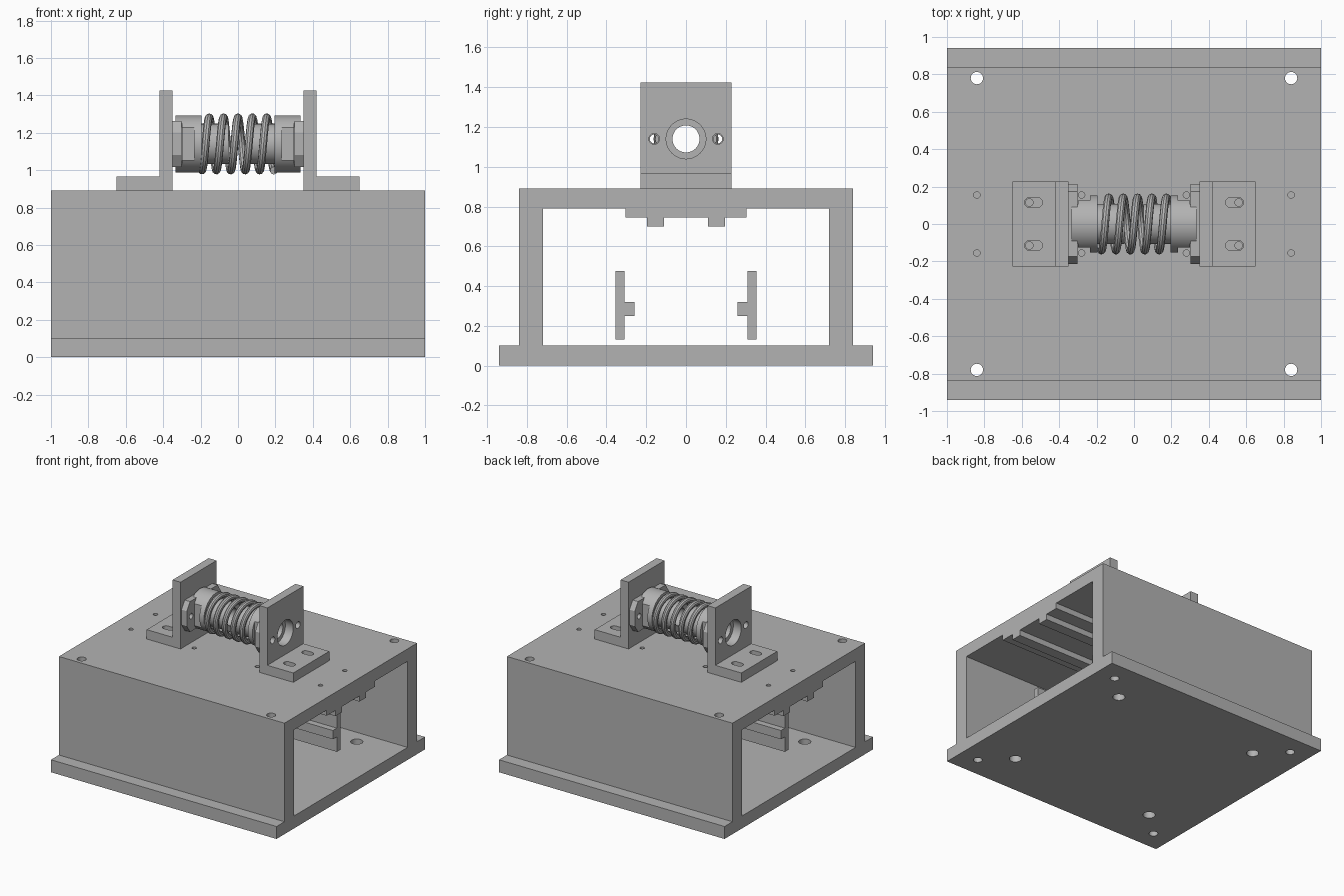
import bpy, bmesh, math
from mathutils import Matrix, Vector

old = bpy.data.objects.get("Cube")
if old:
    bpy.data.objects.remove(old, do_unlink=True)

grey = bpy.data.materials.new("machined_grey")
grey.use_nodes = True
COLOUR = (0.45, 0.45, 0.45, 1)
grey.diffuse_color = COLOUR
grey.node_tree.nodes["Principled BSDF"].inputs["Base Color"].default_value = COLOUR

AXIS_Z = 1.14  # height of the spring axis


def finish(name, bm):
    bmesh.ops.recalc_face_normals(bm, faces=bm.faces)
    mesh = bpy.data.meshes.new(name)
    bm.to_mesh(mesh)
    bm.free()
    mesh.materials.append(grey)
    ob = bpy.data.objects.new(name, mesh)
    bpy.context.collection.objects.link(ob)
    return ob


def prism(name, points, x0, x1):
    """Extrude a (y, z) outline along x."""
    bm = bmesh.new()
    face = bm.faces.new([bm.verts.new((x0, y, z)) for y, z in points])
    ext = bmesh.ops.extrude_face_region(bm, geom=[face])
    verts = [v for v in ext["geom"] if isinstance(v, bmesh.types.BMVert)]
    bmesh.ops.translate(bm, verts=verts, vec=(x1 - x0, 0, 0))
    return finish(name, bm)


def box(name, x, y, z):
    return prism(name, [(y[0], z[0]), (y[1], z[0]), (y[1], z[1]), (y[0], z[1])], *x)


def rods(name, radius, spans, sides=32):
    """Several cylinders, each between two points, in one mesh."""
    bm = bmesh.new()
    for a, b in spans:
        a, b = Vector(a), Vector(b)
        turn = (b - a).to_track_quat('Z', 'Y').to_matrix().to_4x4()
        bmesh.ops.create_cone(bm, cap_ends=True, segments=sides, radius1=radius,
                              radius2=radius, depth=(b - a).length,
                              matrix=Matrix.Translation((a + b) / 2) @ turn)
    return finish(name, bm)


def drop(points, z0, z1):
    return [((x, y, z0), (x, y, z1)) for x, y in points]


def corners(x, y):
    return [(sx * x, sy * y) for sx in (-1, 1) for sy in (-1, 1)]


def boolean(ob, other, mode='DIFFERENCE'):
    mod = ob.modifiers.new("cut", 'BOOLEAN')
    mod.object, mod.operation, mod.solver = other, mode, 'EXACT'
    bpy.context.view_layer.objects.active = ob
    bpy.ops.object.modifier_apply(modifier=mod.name)
    bpy.data.objects.remove(other, do_unlink=True)


def smooth(ob):
    bpy.ops.object.select_all(action='DESELECT')
    ob.select_set(True)
    bpy.context.view_layer.objects.active = ob
    bpy.ops.object.shade_smooth_by_angle(angle=math.radians(30))


# Base plate with corner bolt holes and larger mounting holes
base = box("base_plate", (-1, 1), (-.94, .94), (0, .1))
boolean(base, rods("cutter", .033, drop(corners(.84, .78), -.1, .2)))
boolean(base, rods("cutter", .045, drop(corners(.64, .59), -.1, .2)))
smooth(base)

# Housing: side walls and top in one open channel
housing = prism("housing", [(-.84, .1), (-.72, .1), (-.72, .79), (.72, .79),
                            (.72, .1), (.84, .1), (.84, .89), (-.84, .89)], -1, 1)
boolean(housing, rods("cutter", .033, drop(corners(.84, .78), 0, 1)))
small = corners(.84, .155) + corners(.28, .155)
boolean(housing, rods("cutter", .017, drop(small, .8, 1)))
boolean(housing, rods("cutter", .02, drop(corners(.56, .115), .8, 1)))
smooth(housing)

# Ribbed rail under the top
half = [(.305, .79), (.305, .745), (.195, .745), (.195, .7), (.11, .7), (.11, .745)]
prism("underside_rail", half + [(-y, z) for y, z in reversed(half)], -1, 1)

# Inner guide rails with a T cross-section
for s, side in ((1, "back"), (-1, "front")):
    tee = [(.355, .13), (.31, .13), (.31, .25), (.26, .25),
           (.26, .32), (.31, .32), (.31, .475), (.355, .475)]
    prism(side + "_guide_rail", [(s * y, z) for y, z in tee], -.66, .66)

for s, side in ((1, "left"), (-1, "right")):
    def span(a, b):
        return tuple(sorted((s * a, s * b)))

    def along(a, b, y=0):
        return ((s * a, y, AXIS_Z), (s * b, y, AXIS_Z))

    # Angle bracket: upright plate and slotted foot
    bracket = box(side + "_bracket", span(.35, .42), (-.228, .228), (.89, 1.425))
    boolean(bracket, box("foot", span(.35, .65), (-.228, .228), (.89, .965)), 'UNION')
    boolean(bracket, rods("cutter", .1, [along(.3, .5)], 48))
    boolean(bracket, rods("cutter", .027, [along(.3, .5, y) for y in (-.16, .16)]))
    for y in (-.115, .115):
        slot = box("cutter", span(.517, .558), (y - .027, y + .027), (.88, 1))
        boolean(slot, rods("ends", .027, drop([(s * .517, y), (s * .558, y)], .88, 1)),
                'UNION')
        boolean(bracket, slot)
    smooth(bracket)

    # Spring collar with side flats, hollow through the middle
    collar = rods(side + "_collar", .153, [along(.195, .335)], 64)
    for t in (-1, 1):
        for flat, x0, x1 in ((.125, .235, .3), (.105, .3, .4)):
            boolean(collar, box("cutter", span(x0, x1), tuple(sorted((t * flat, t * .3))),
                                (.9, 1.4)))
    boolean(collar, rods("hub", .108, [along(.05, .25)], 64), 'UNION')
    boolean(collar, rods("cutter", .068, [along(0, .5)], 48))
    smooth(collar)

    # Eared flange that bolts the collar to the bracket
    quarter = [(.215, .06), (.175, .122)]
    right_half = [(y, -z) for y, z in reversed(quarter)] + quarter
    outline = right_half + [(-y, -z) for y, z in right_half]
    flange = prism(side + "_flange", [(y, AXIS_Z + z) for y, z in outline],
                   *span(.303, .35))
    boolean(flange, rods("cutter", .068, [along(.2, .5)], 48))
    boolean(flange, rods("cutter", .022, [along(.2, .5, y) for y in (-.16, .16)]))
    smooth(flange)

# Coil spring swept along a helix
TURNS, STEPS, WIRE, COIL = 5, 40, .021, .142
curve = bpy.data.curves.new("spring", 'CURVE')
curve.dimensions = '3D'
curve.bevel_depth = WIRE
curve.bevel_resolution = 3
curve.use_fill_caps = True
path = curve.splines.new('POLY')
path.points.add(TURNS * STEPS)
for i, p in enumerate(path.points):
    f = i / STEPS - TURNS / 2
    a = 2 * math.pi * f
    p.co = (f * .077, COIL * math.sin(a), AXIS_Z + COIL * math.cos(a), 1)
curve.materials.append(grey)
spring = bpy.data.objects.new("spring", curve)
bpy.context.collection.objects.link(spring)
bpy.ops.object.select_all(action='DESELECT')
spring.select_set(True)
bpy.context.view_layer.objects.active = spring
bpy.ops.object.convert(target='MESH')
smooth(bpy.context.view_layer.objects.active)
